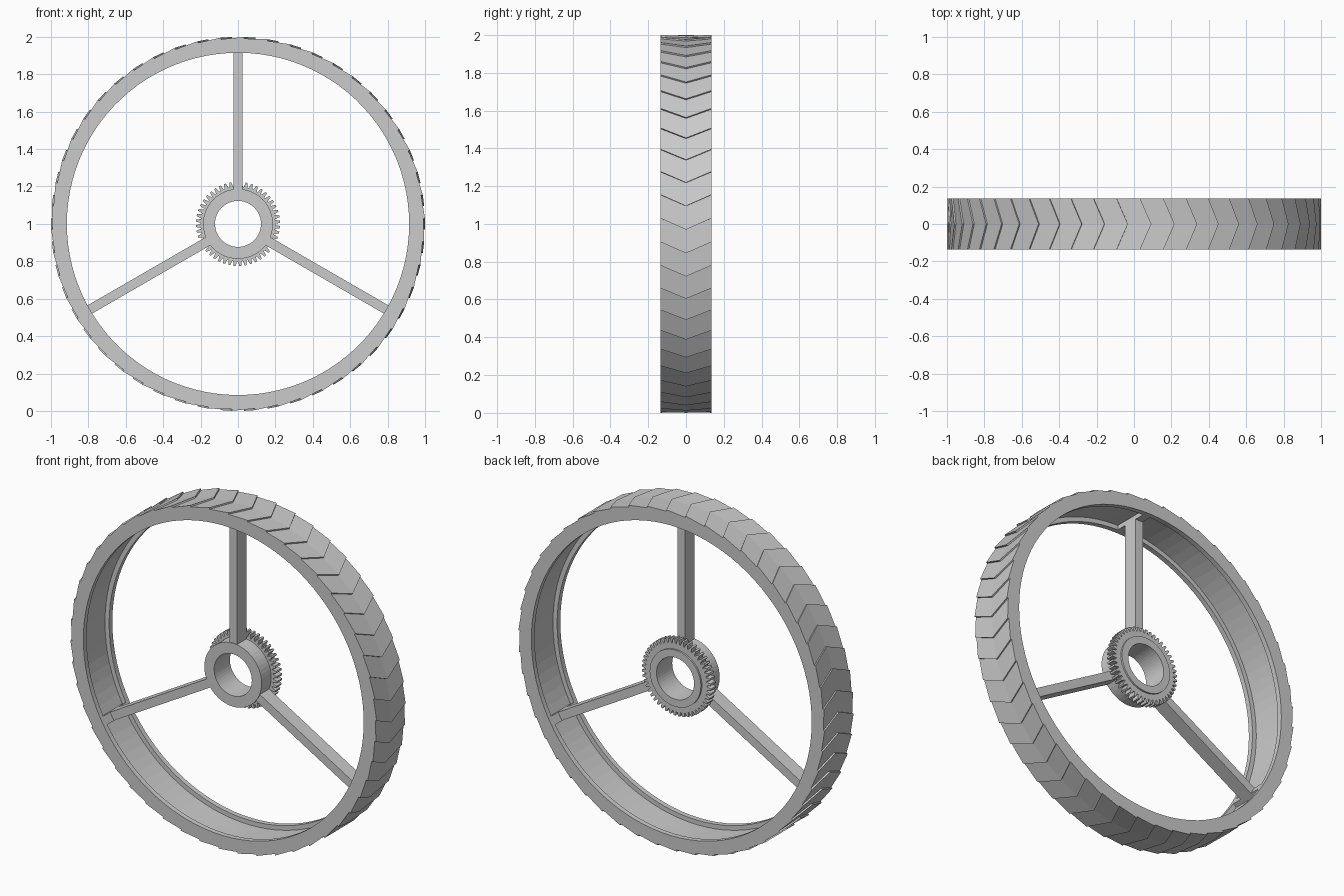
import bpy, bmesh, math
from mathutils import Matrix, Vector

cube = bpy.data.objects.get("Cube")
if cube:
    bpy.data.objects.remove(cube)

grey = bpy.data.materials.new("plain_grey")
grey.use_nodes = True
grey.diffuse_color = (0.6, 0.6, 0.6, 1)
grey.node_tree.nodes["Principled BSDF"].inputs["Base Color"].default_value = (0.6, 0.6, 0.6, 1)


def finish(name, bm):
    bmesh.ops.recalc_face_normals(bm, faces=bm.faces)
    mesh = bpy.data.meshes.new(name)
    bm.to_mesh(mesh)
    bm.free()
    mesh.materials.append(grey)
    obj = bpy.data.objects.new(name, mesh)
    bpy.context.collection.objects.link(obj)
    return obj


def polar(r, angle, y):
    """Point around the axle, angle measured clockwise from the top."""
    return (r * math.sin(angle), y, 1 + r * math.cos(angle))


def ring_solid(name, loops):
    """Join equal-length loops into a closed ring-shaped skin."""
    bm = bmesh.new()
    rows = [[bm.verts.new(p) for p in loop] for loop in loops]
    n = len(rows[0])
    for a, b in zip(rows, rows[1:] + rows[:1]):
        for i in range(n):
            j = (i + 1) % n
            bm.faces.new((a[i], a[j], b[j], b[i]))
    return finish(name, bm)


def circle(r, y, n, phase=0.0):
    return [polar(r, phase + math.tau * i / n, y) for i in range(n)]


# Rim with chevron saw-tooth tread and lips around an inner channel
TREADS = 50
STEP = math.tau / TREADS
HALF = 0.135
PHASE = 0.033


def tread_loop(y, shift):
    loop = []
    for k in range(TREADS):
        start = PHASE + shift + k * STEP
        loop += [polar(0.991, start, y), polar(1.0, start + STEP, y)]
    return loop


inner = [(0.915, HALF), (0.915, 0.105), (0.942, 0.105),
         (0.942, -0.105), (0.915, -0.105), (0.915, -HALF)]
rim_loops = [tread_loop(-HALF, 0), tread_loop(0, 0.06), tread_loop(HALF, 0)]
rim_loops += [circle(r, y, 2 * TREADS, PHASE + STEP / 4) for r, y in inner]
ring_solid("rim", rim_loops)

# Hub sleeve with a small rear boss
hub_profile = [(0.123, -0.047), (0.187, -0.047), (0.187, 0.08),
               (0.167, 0.08), (0.167, 0.1), (0.123, 0.1)]
ring_solid("hub", [circle(r, y, 48) for r, y in hub_profile])

# Gear behind the spokes
TEETH = 48


def gear_loop(y):
    pitch = math.tau / TEETH
    tooth = [(0.0, 0.2), (0.2, 0.2), (0.42, 0.225), (0.78, 0.225)]
    return [polar(r, (k + f) * pitch, y) for k in range(TEETH) for f, r in tooth]


ring_solid("gear", [gear_loop(0.043), gear_loop(0.09),
                    circle(0.15, 0.09, 4 * TEETH), circle(0.15, 0.043, 4 * TEETH)])


# Spokes with cross plates seated in the rim channel
def box(bm, lo, hi, turn):
    size = Vector(hi) - Vector(lo)
    mid = (Vector(hi) + Vector(lo)) / 2
    place = Matrix.Translation((0, 0, 1)) @ turn @ Matrix.Translation(mid)
    bmesh.ops.create_cube(bm, size=1, matrix=place @ Matrix.Diagonal((*size, 1)))


for i, side in enumerate(("top", "left", "right")):
    turn = Matrix.Rotation(i * math.tau / 3, 4, 'Y')
    bm = bmesh.new()
    box(bm, (-0.025, -0.043, 0.175), (0.025, 0.043, 0.93), turn)
    finish("spoke_" + side, bm)
    bm = bmesh.new()
    box(bm, (-0.025, -0.106, 0.915), (0.025, 0.106, 0.944), turn)
    finish("spoke_plate_" + side, bm)
